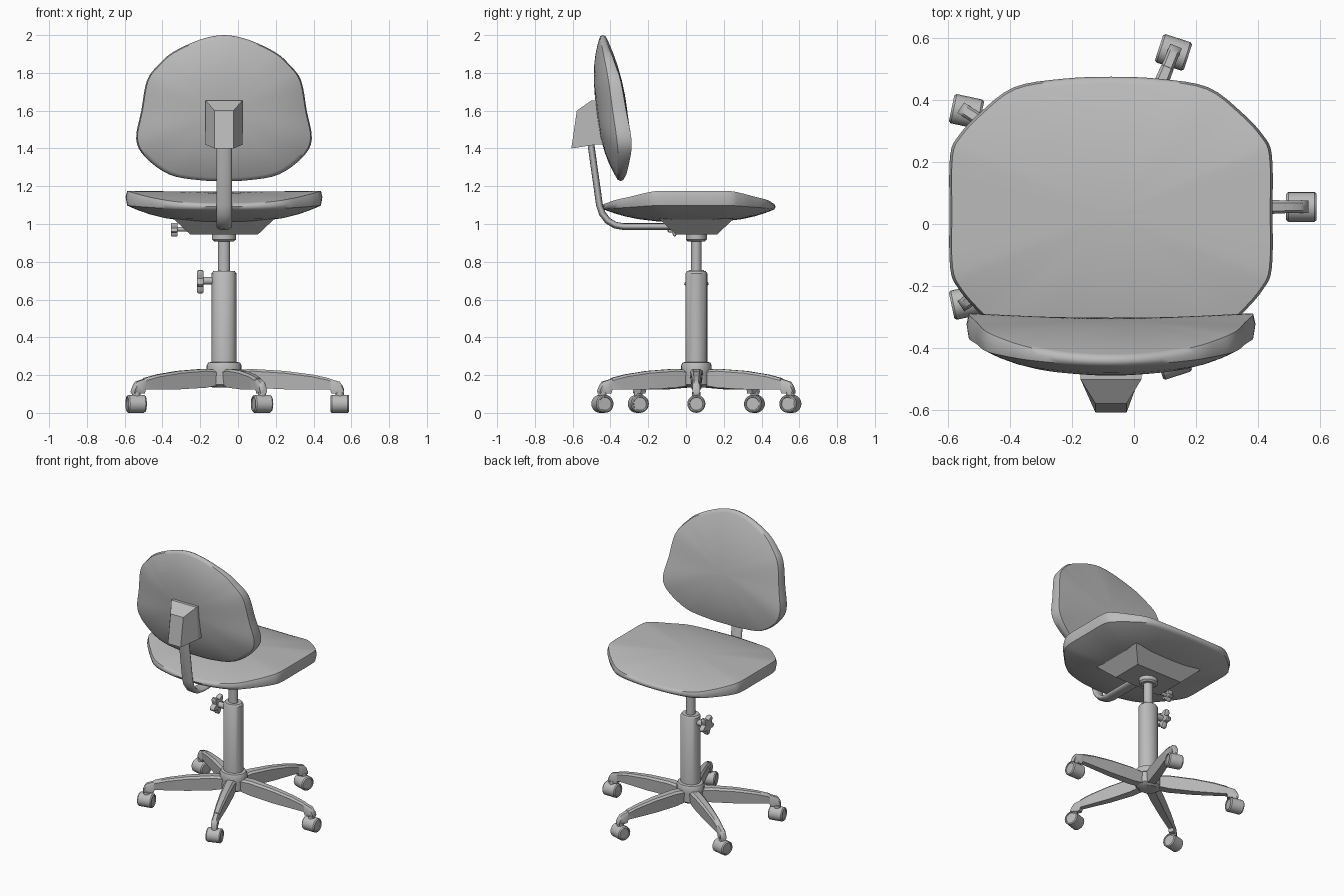
import bpy, bmesh, math
from mathutils import Vector, Matrix

if "Cube" in bpy.data.objects:
    bpy.data.objects.remove(bpy.data.objects["Cube"])

GREY = (0.5, 0.5, 0.5, 1)
mat = bpy.data.materials.new("plain grey")
mat.use_nodes = True
mat.diffuse_color = GREY
mat.node_tree.nodes["Principled BSDF"].inputs["Base Color"].default_value = GREY

CX, CY = -0.074, 0.055      # column axis
STRETCH = 1.14              # round parts are wider in x than in y


def finish(name, bm, angle=35):
    bmesh.ops.recalc_face_normals(bm, faces=bm.faces)
    me = bpy.data.meshes.new(name)
    bm.to_mesh(me)
    bm.free()
    me.materials.append(mat)
    ob = bpy.data.objects.new(name, me)
    bpy.context.collection.objects.link(ob)
    bpy.ops.object.select_all(action='DESELECT')
    ob.select_set(True)
    bpy.context.view_layer.objects.active = ob
    bpy.ops.object.shade_smooth_by_angle(angle=math.radians(angle))
    return ob


def loft(name, rings, angle=35):
    """Skin equal-length closed rings and cap both ends."""
    bm = bmesh.new()
    vs = [[bm.verts.new(p) for p in ring] for ring in rings]
    n = len(vs[0])
    for a, b in zip(vs, vs[1:]):
        for i in range(n):
            j = (i + 1) % n
            bm.faces.new((a[i], a[j], b[j], b[i]))
    bm.faces.new(vs[0])
    bm.faces.new(vs[-1])
    return finish(name, bm, angle)


def lathe(name, profile, matrix, n=24, lobes=None):
    """Spin (radius, height) pairs round local z; lobes gives a star outline."""
    def ring(r, h):
        out = []
        for i in range(n):
            a = 2 * math.pi * i / n
            q = r * (1 + 0.28 * math.cos(lobes * a)) if lobes else r
            out.append(matrix @ Vector((q * math.cos(a), q * math.sin(a), h)))
        return out
    return loft(name, [ring(r, h) for r, h in profile])


def smooth_outline(half, steps=4):
    """Catmull-Rom through a right half outline, mirrored to a closed loop."""
    pts = [Vector(p) for p in half]
    pts = [Vector((-pts[1].x, pts[1].y))] + pts + [Vector((-pts[-2].x, pts[-2].y))]
    out = []
    for i in range(1, len(pts) - 2):
        a, b, c, d = pts[i - 1:i + 3]
        for k in range(steps):
            t = k / steps
            out.append(0.5 * (2 * b + (c - a) * t + (2 * a - 5 * b + 4 * c - d) * t * t
                              + (3 * b - a - 3 * c + d) * t ** 3))
    out.append(pts[-2])
    return out + [Vector((-p.x, p.y)) for p in out[-2:0:-1]]


def pad(name, half, centre_v, place):
    """Cushion: lens section along v, with the two sides turned up."""
    loop = smooth_outline(half)
    wide = max(p.x for p in loop)

    def ring(s, face):
        out = []
        for p in loop:
            k = abs(p.x / wide) ** 2.5
            top, mid, low = 0.012 + 0.072 * k, 0.05 * k, -0.012 + 0.022 * k
            if face > 0:
                w = 0.08 + (top - 0.08) * s ** 2.2
            elif face < 0:
                w = -0.083 + (low + 0.083) * s ** 2.8
            else:
                w = mid
            u, v = p.x * s, centre_v + (p.y - centre_v) * s
            out.append(place(u + CX, v, w))
        return out
    shrink = (0.02, 0.2, 0.4, 0.6, 0.75, 0.87, 0.95, 0.985)
    rings = [ring(s, 1) for s in shrink] + [ring(1, 0)]
    rings += [ring(s, -1) for s in reversed(shrink)]
    return loft(name, rings, 50)


# Seat and backrest cushions
pad("seat", [(0, 0.474), (0.16, 0.467), (0.313, 0.44), (0.42, 0.36), (0.49, 0.285),
             (0.518, 0.22), (0.52, 0.04), (0.518, -0.14), (0.49, -0.21), (0.42, -0.29),
             (0.313, -0.385), (0.16, -0.43), (0, -0.442)], 0.03,
    lambda u, v, w: (u, v, 1.092 + w))
pad("backrest", [(0, 2.0), (0.13, 1.975), (0.27, 1.91), (0.345, 1.845), (0.408, 1.76),
                 (0.438, 1.6), (0.465, 1.45), (0.418, 1.355), (0.29, 1.262),
                 (0.13, 1.232), (0, 1.228)], 1.6,
    lambda u, v, w: (u, -0.44 + (2 - v) * 0.1226 + w, v))


# Backrest bracket: tapered block
def block(hw, top, bottom):
    return [(CX - hw, *bottom), (CX + hw, *bottom), (CX + hw, *top), (CX - hw, *top)]


loft("backrest_bracket", [block(0.098, (-0.47, 1.655), (-0.44, 1.42)),
                          block(0.098, (-0.5, 1.655), (-0.478, 1.42)),
                          block(0.05, (-0.578, 1.6), (-0.607, 1.4))], 10)

# Backrest bar: flat oval tube swept along a bent path in the yz plane
path = [Vector(p) for p in [(-0.515, 1.5), (-0.503, 1.42), (-0.458, 1.1), (-0.443, 1.055),
                            (-0.415, 1.018), (-0.375, 0.994), (-0.33, 0.986), (-0.05, 0.986)]]
rings = []
for i, p in enumerate(path):
    t = (path[min(i + 1, len(path) - 1)] - path[max(i - 1, 0)]).normalized()
    nrm = Vector((-t.y, t.x))
    ring = []
    for k in range(16):
        a = math.tau * k / 16
        q = p + nrm * 0.018 * math.sin(a)
        ring.append((CX + 0.041 * math.cos(a), q.x, q.y))
    rings.append(ring)
loft("backrest_bar", rings, 50)


# Plate under the seat
def rect(hx, hy, z):
    return [(CX + sx * hx, CY + sy * hy, z) for sx, sy in ((-1, -1), (1, -1), (1, 1), (-1, 1))]


loft("seat_plate", [rect(0.18, 0.11, 0.945), rect(0.27, 0.2, 1.03)], 10)

# Column parts
axis = Matrix.Translation((CX, CY, 0)) @ Matrix.Diagonal((STRETCH, 1, 1, 1))
lathe("column_post", [(0.028, 0.7), (0.028, 0.95)], axis)
lathe("top_collar", [(0.045, 0.908), (0.056, 0.918), (0.056, 0.95)], axis)
lathe("column_sleeve", [(0.058, 0.2), (0.058, 0.738), (0.05, 0.75)], axis)
lathe("base_collar", [(0.081, 0.22), (0.081, 0.25), (0.074, 0.266), (0.058, 0.27)], axis)
lathe("base_hub", [(0.055, 0.135), (0.075, 0.15), (0.078, 0.235)], axis, 20)


# Star knobs on stems that point to -x
def knob(name, x, y, z, r, thick, reach):
    m = Matrix.Translation((x, y, z)) @ Matrix.Rotation(math.pi / 2, 4, 'Y')
    q = r / 1.28
    lathe(name, [(q * 0.9, 0), (q, thick * 0.2), (q, thick * 0.8), (q * 0.9, thick)], m, 40, 5)
    lathe(name + "_stem", [(r * 0.3, thick * 0.5), (r * 0.3, reach)], m, 12)


knob("seat_knob", -0.354, -0.06, 0.973, 0.04, 0.035, 0.16)
knob("height_knob", -0.217, CY, 0.7, 0.068, 0.034, 0.1)

# Five legs and casters; each caster is turned by its own angle
leg = [(-1.0, 0.225, 0.15, 0.036), (-0.8, 0.233, 0.133, 0.034), (-0.5, 0.222, 0.125, 0.029),
       (-0.25, 0.203, 0.125, 0.024), (-0.1, 0.184, 0.125, 0.021)]     # share, top, bottom, half width
tip = [(-0.05, 0.18, 0.12), (-0.045, 0.178, 0.103), (0.0, 0.165, 0.102),
       (0.014, 0.145, 0.102), (0.022, 0.125, 0.102)]                # offset, top, bottom
for i, turn in enumerate((0, -18, -12, 12, 18)):
    a = math.tau * i / 5
    end = Vector((-0.057 + 0.596 * math.cos(a), 0.055 + 0.523 * math.sin(a), 0))
    hub = Vector((CX, CY, 0))
    d = (end - hub).normalized()
    side = Vector((-d.y, d.x, 0))
    length = (end - hub).length
    stations = [(s * length * 0.95, t, b, w) for s, t, b, w in leg]
    stations += [(o, t, b, 0.02) for o, t, b in tip]
    rings = []
    for o, t, b, w in stations:
        c = end + d * o
        rings.append([c + side * x + Vector((0, 0, z)) for x, z in
                      ((-w * 0.8, b), (w * 0.8, b), (w, t - 0.012), (w * 0.6, t),
                       (-w * 0.6, t), (-w, t - 0.012))])
    loft(f"leg_{i + 1}", rings, 40)
    lathe(f"caster_stem_{i + 1}", [(0.022, 0.07), (0.022, 0.11)], Matrix.Translation(end), 12)
    m = (Matrix.Translation(end + Vector((0, 0, 0.048)))
         @ Matrix.Rotation(math.radians(turn), 4, 'Z') @ Matrix.Rotation(math.pi / 2, 4, 'Y'))
    lathe(f"caster_{i + 1}", [(0.034, -0.044), (0.036, -0.049), (0.042, -0.049), (0.048, -0.042),
                              (0.048, 0.042), (0.042, 0.049), (0.036, 0.049), (0.034, 0.044)], m, 20)
